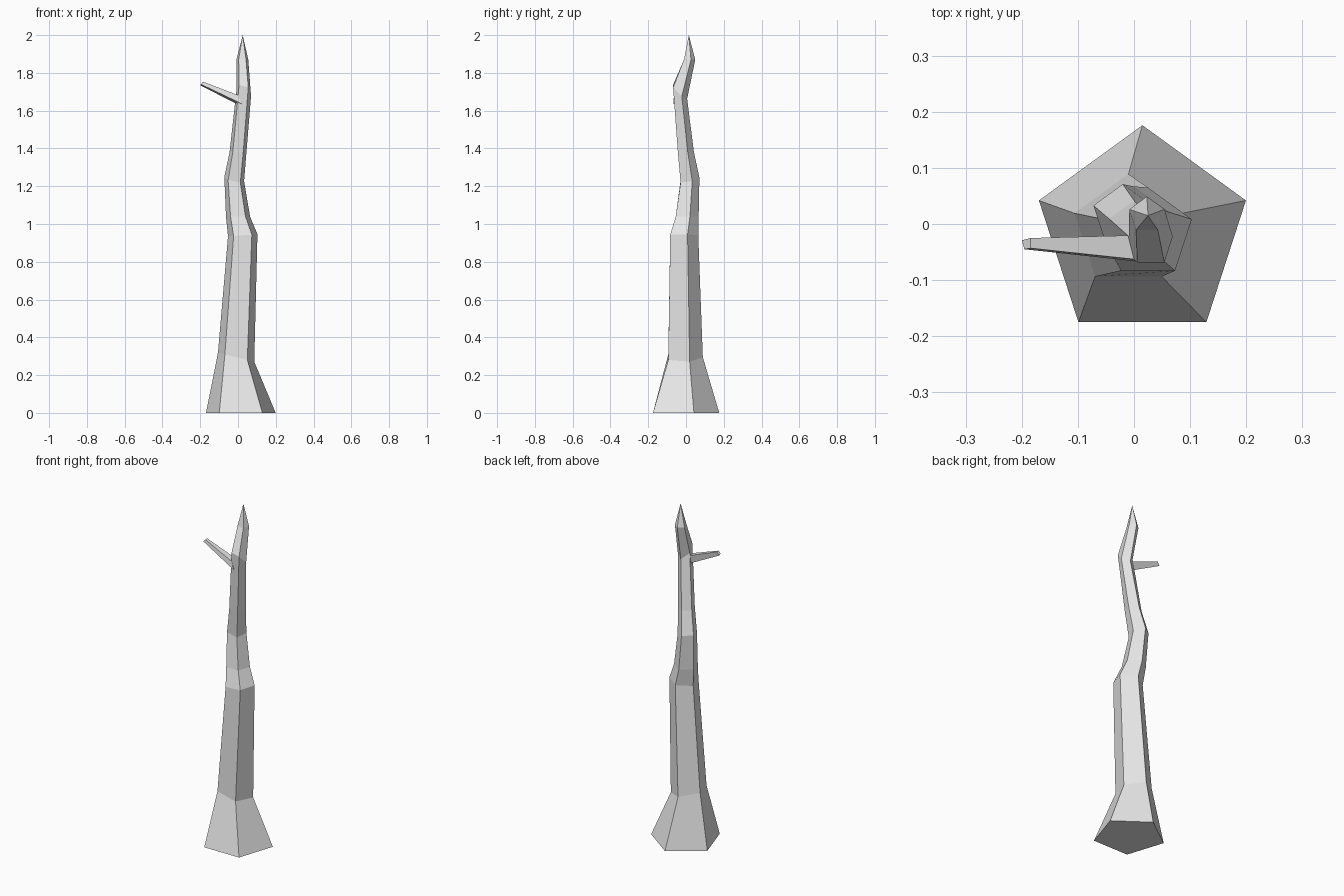
import bpy, bmesh
from math import sin, cos, tau

cube = bpy.data.objects.get("Cube")
if cube:
    bpy.data.objects.remove(cube, do_unlink=True)

mat = bpy.data.materials.new("pale grey wood")
mat.use_nodes = True
mat.diffuse_color = (0.8, 0.8, 0.8, 1)
mat.node_tree.nodes["Principled BSDF"].inputs["Base Color"].default_value = (0.8, 0.8, 0.8, 1)


def loft(name, rings, tip=None):
    """Bridge equal-sized rings of points, capping the ends or closing to a tip."""
    bm = bmesh.new()
    loops = [[bm.verts.new(p) for p in ring] for ring in rings]
    n = len(loops[0])
    for low, high in zip(loops, loops[1:]):
        for i in range(n):
            j = (i + 1) % n
            bm.faces.new((low[i], low[j], high[j], high[i]))
    bm.faces.new(loops[0][::-1])
    if tip:
        point = bm.verts.new(tip)
        for i in range(n):
            bm.faces.new((loops[-1][i], loops[-1][(i + 1) % n], point))
    else:
        bm.faces.new(loops[-1])
    bmesh.ops.recalc_face_normals(bm, faces=bm.faces)
    mesh = bpy.data.meshes.new(name)
    bm.to_mesh(mesh)
    bm.free()
    mesh.materials.append(mat)
    obj = bpy.data.objects.new(name, mesh)
    bpy.context.collection.objects.link(obj)
    return obj


def pentagon(x, y, z, r, slope_x=0, slope_y=0):
    """Five-sided trunk section pointing to the back, tilted by the slopes."""
    pts = []
    for i in range(5):
        dx, dy = -r * sin(tau * i / 5), r * cos(tau * i / 5)
        pts.append((x + dx, y + dy, z + slope_x * dx + slope_y * dy))
    return pts


# Crooked trunk: centre, radius and tilt of each section
sections = [
    (0.015, -0.018, 0.0, 0.194),
    (-0.01, -0.012, 0.295, 0.101, -0.25, 0),
    (0.025, -0.017, 0.94, 0.082, 0.07, 0),
    (0.0, 0.0, 1.04, 0.067),
    (-0.02, 0.016, 1.235, 0.055, -0.2, 0.2),
    (0.0, -0.005, 1.38, 0.047),
    (0.03, -0.035, 1.7, 0.041, -0.3, -0.9),
    (0.023, 0.016, 1.87, 0.033),
]
loft("trunk", [pentagon(*s) for s in sections], tip=(0.025, 0.015, 2.0))


# Side branch: four-sided taper rising to the right
def branch_ring(x, y, z, half_y, half_z, lean):
    corners = [(-0.8, 0.75), (-1, -0.5), (0.6, -1), (1, 0.75)]
    return [(x - lean * v * half_z, y + u * half_y, z + v * half_z) for u, v in corners]


loft("branch", [
    branch_ring(0.012, -0.044, 1.655, 0.024, 0.034, 0.3),
    branch_ring(-0.191, -0.035, 1.745, 0.01, 0.011, -0.8),
])
